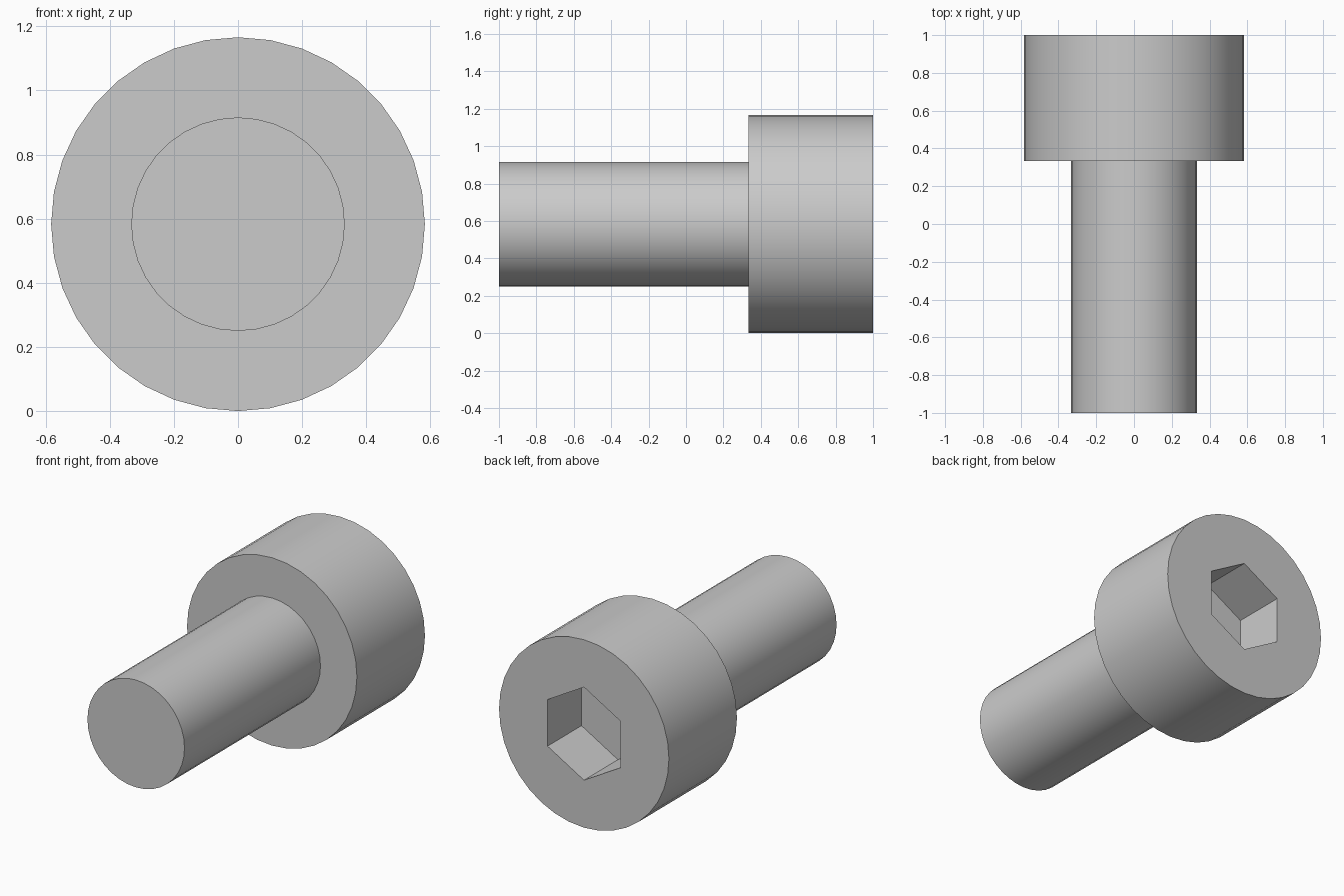
import bpy, bmesh, math

cube = bpy.data.objects.get("Cube")
if cube:
    bpy.data.objects.remove(cube, do_unlink=True)

HEAD_R, SHANK_R = 0.583, 0.333
HEAD_START, BACK, FRONT = 0.333, 1.0, -1.0
SOCKET_R, SOCKET_DEPTH = 0.25 / math.cos(math.pi / 6), 0.333

steel = bpy.data.materials.new("grey steel")
steel.use_nodes = True
colour = (0.6, 0.6, 0.6, 1)
steel.diffuse_color = colour
steel.node_tree.nodes["Principled BSDF"].inputs["Base Color"].default_value = colour


def turned_solid(name, profile, sides):
    """Closed solid around the y axis; profile holds (radius, y) pairs."""
    bm = bmesh.new()
    rings = []
    for radius, y in profile:
        angles = [math.tau * i / sides for i in range(sides)]
        rings.append([bm.verts.new((radius * math.sin(a), y, HEAD_R + radius * math.cos(a)))
                      for a in angles])
    for a, b in zip(rings, rings[1:]):
        for i in range(sides):
            j = (i + 1) % sides
            bm.faces.new((a[i], a[j], b[j], b[i]))
    bm.faces.new(rings[0])
    bm.faces.new(rings[-1])
    bmesh.ops.recalc_face_normals(bm, faces=bm.faces)
    mesh = bpy.data.meshes.new(name)
    bm.to_mesh(mesh)
    bm.free()
    mesh.materials.append(steel)
    obj = bpy.data.objects.new(name, mesh)
    bpy.context.collection.objects.link(obj)
    return obj


# Shank and cap head, turned as one piece
bolt = turned_solid("socket_head_bolt", [(SHANK_R, FRONT), (SHANK_R, HEAD_START),
                                         (HEAD_R, HEAD_START), (HEAD_R, BACK)], 36)

# Hexagonal socket cut into the back of the head
cutter = turned_solid("socket_cutter", [(SOCKET_R, BACK - SOCKET_DEPTH),
                                        (SOCKET_R, BACK + 0.1)], 6)
cutter.hide_render = True
cut = bolt.modifiers.new("hex socket", "BOOLEAN")
cut.operation = "DIFFERENCE"
cut.solver = "EXACT"
cut.object = cutter

bpy.ops.object.select_all(action="DESELECT")
bolt.select_set(True)
bpy.context.view_layer.objects.active = bolt
bpy.ops.object.modifier_apply(modifier=cut.name)
bpy.data.objects.remove(cutter, do_unlink=True)
bpy.ops.object.shade_smooth_by_angle(angle=math.radians(30))
